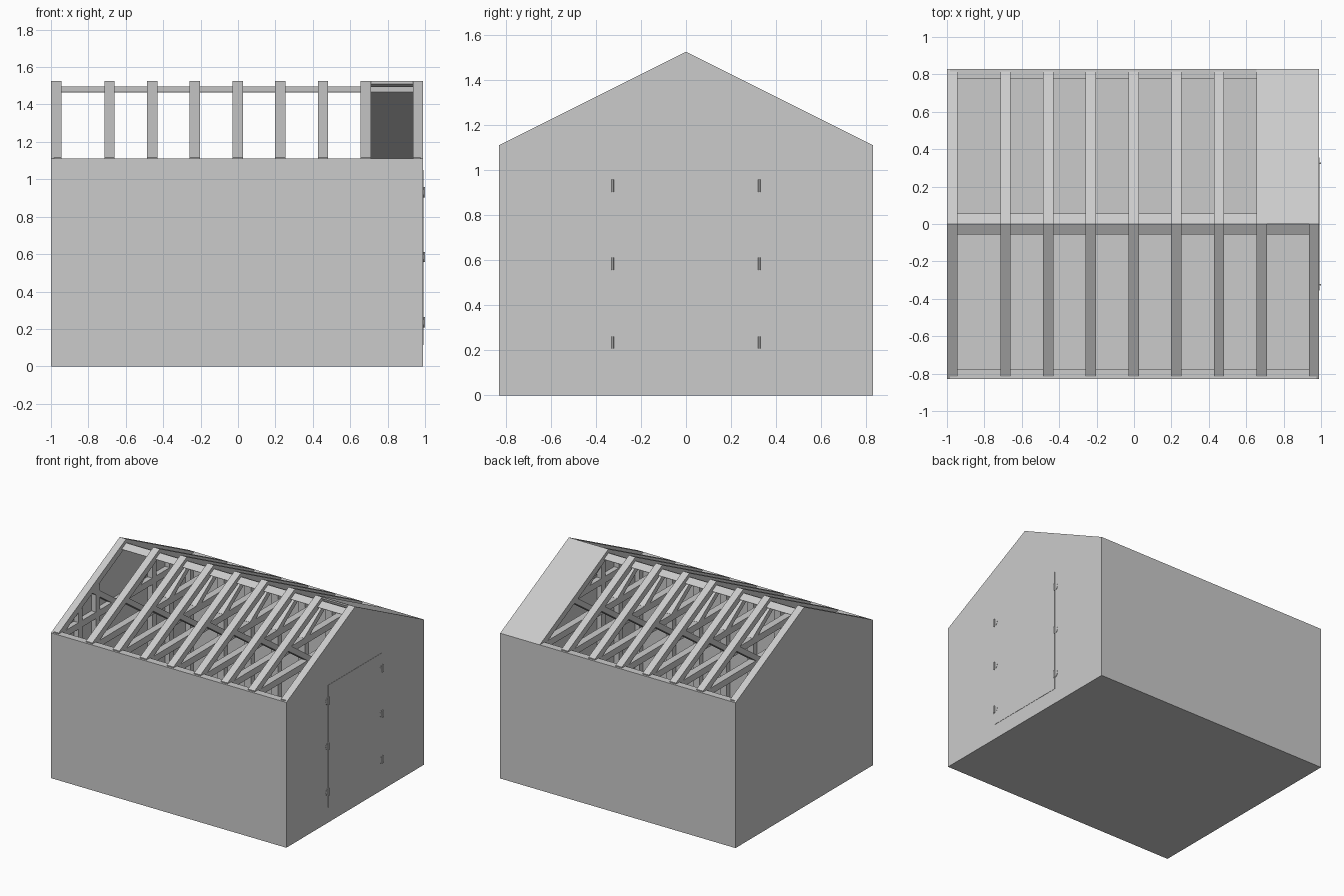
import bpy
import math
from mathutils import Vector

if "Cube" in bpy.data.objects:
    bpy.data.objects.remove(bpy.data.objects["Cube"], do_unlink=True)

grey = bpy.data.materials.new("plain_grey")
grey.use_nodes = True
grey.diffuse_color = (0.6, 0.6, 0.6, 1)
grey.node_tree.nodes["Principled BSDF"].inputs["Base Color"].default_value = (0.6, 0.6, 0.6, 1)

LEFT, RIGHT = -1.0, 0.99     # outer faces of the gables
HALF = 0.83                  # half depth
EAVE, RIDGE = 1.11, 1.525
SHEET, BEAM = 0.015, 0.055   # cladding and timber thickness
FLOOR = 0.04


def roof(y):
    """Height of the roof plane at depth y."""
    return RIDGE - (RIDGE - EAVE) * abs(y) / HALF


def prism(name, profile, x0, x1):
    """Extrude a (y, z) profile along x."""
    n = len(profile)
    verts = [(x, y, z) for x in (x0, x1) for y, z in profile]
    faces = [tuple(range(n))[::-1], tuple(range(n, 2 * n))]
    faces += [(i, (i + 1) % n, n + (i + 1) % n, n + i) for i in range(n)]
    # Keep normals outward whichever way the profile winds
    area = sum(profile[i][0] * profile[(i + 1) % n][1] - profile[(i + 1) % n][0] * profile[i][1]
               for i in range(n))
    if area < 0:
        faces = [f[::-1] for f in faces]
    mesh = bpy.data.meshes.new(name)
    mesh.from_pydata(verts, [], faces)
    mesh.materials.append(grey)
    obj = bpy.data.objects.new(name, mesh)
    bpy.context.collection.objects.link(obj)
    return obj


def box(name, x0, x1, y0, y1, z0, z1):
    return prism(name, [(y0, z0), (y1, z0), (y1, z1), (y0, z1)], x0, x1)


def strut(name, a, b, width, x0, x1):
    """Straight timber between two (y, z) points."""
    a, b = Vector(a), Vector(b)
    d = (b - a).normalized() * width / 2
    side = Vector((-d.y, d.x))
    return prism(name, [tuple(p) for p in (a - side, b - side, b + side, a + side)], x0, x1)


# Floor and cladding
box("floor", LEFT, RIGHT, -HALF, HALF, 0, FLOOR)
gable = [(-HALF, 0), (HALF, 0), (HALF, EAVE), (0, RIDGE), (-HALF, EAVE)]
prism("right_gable_wall", gable, LEFT, LEFT + SHEET)
prism("left_gable_wall", gable, RIGHT - SHEET, RIGHT)
box("front_wall", LEFT, RIGHT, -HALF, SHEET - HALF, 0, EAVE)
box("back_wall", LEFT, RIGHT, HALF - SHEET, HALF, 0, EAVE)

# Roof frames: rafters, studs, tie beams and webs
starts = [LEFT] + [-0.715 + 0.2285 * i for i in range(7)] + [RIGHT - BEAM]
inner = HALF - SHEET
for x0 in starts:
    x1 = x0 + BEAM
    for s, side in ((-1, "front"), (1, "back")):
        prism(side + "_rafter", [(0, RIDGE), (s * inner, roof(inner)),
                                 (s * inner, roof(inner) - BEAM), (0, RIDGE - BEAM)], x0, x1)
        y0, y1 = sorted((s * inner, s * (HALF - BEAM)))
        box(side + "_stud", x0, x1, y0, y1, FLOOR, EAVE - 0.03)
        strut(side + "_web", (s * 0.12, EAVE - 0.02), (s * 0.4, roof(0.4) - 0.04), 0.04, x0, x1)
    box("tie_beam", x0, x1, -inner, inner, EAVE - BEAM, EAVE - 0.005)

# Ridge beam, set a little below the rafter tops
top = RIDGE - 0.03
prism("ridge_beam", [(-BEAM, top - 0.03), (BEAM, top - 0.03), (BEAM, top - 0.0275),
                     (0, top), (-BEAM, top - 0.0275)], LEFT + SHEET, RIGHT - SHEET)

# Wall plates
for s, side in ((-1, "front"), (1, "back")):
    y0, y1 = sorted((s * inner, s * (HALF - BEAM)))
    box(side + "_top_plate", LEFT + SHEET, RIGHT - SHEET, y0, y1, EAVE - 0.03, EAVE)
    box(side + "_sole_plate", LEFT + SHEET, RIGHT - SHEET, y0, y1, FLOOR, FLOOR + 0.03)

# Gable studs
for x0, end in ((LEFT + SHEET, "right"), (RIGHT - BEAM, "left")):
    for y in (-0.55, -0.34, 0.34, 0.55):
        box(end + "_gable_stud", x0, x0 + BEAM - SHEET, y - 0.025, y + 0.025, FLOOR, roof(y) - 0.05)

# Single roof panel over the last back bay
prism("roof_panel", [(0, RIDGE), (0, RIDGE - SHEET), (HALF, EAVE - SHEET), (HALF, EAVE)],
      0.655, RIGHT)

# Door leaves
for s, side in ((-1, "front"), (1, "back")):
    y0, y1 = sorted((0, s * 0.325))
    box(side + "_door", RIGHT - 0.002, RIGHT + 0.002, y0, y1, 0.115, 1.05)


def disc(name, radius, depth, place, turn):
    bpy.ops.mesh.primitive_cylinder_add(vertices=16, radius=radius, depth=depth,
                                        location=place, rotation=turn)
    obj = bpy.context.object
    obj.name = name
    obj.data.materials.append(grey)


# Round hinge plates with pins
for s in (-1, 1):
    for z in (0.235, 0.585, 0.93):
        disc("hinge_plate", 0.03, 0.006, (RIGHT, s * 0.325, z), (0, math.pi / 2, 0))
        disc("hinge_pin", 0.005, 0.055, (RIGHT + 0.005, s * 0.325, z), (0, 0, 0))
